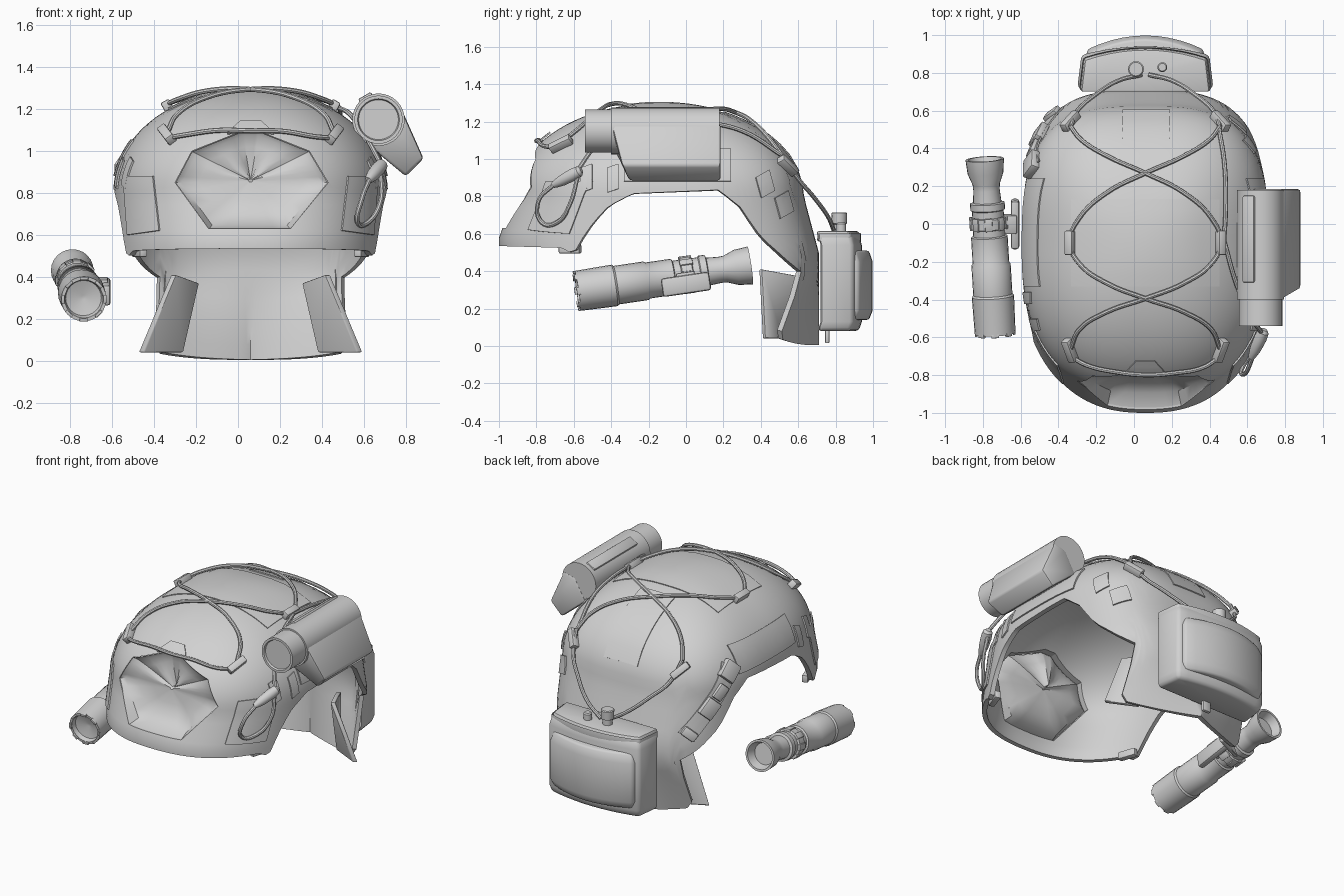
import bpy, bmesh, math
from mathutils import Vector, Matrix
from mathutils.bvhtree import BVHTree

if "Cube" in bpy.data.objects:
    bpy.data.objects.remove(bpy.data.objects["Cube"])

CX, CY, TOP = 0.06, -0.14, 1.3
grey = bpy.data.materials.new("matte_grey")
grey.diffuse_color = (0.64, 0.64, 0.64, 1)
grey.use_nodes = True
grey.node_tree.nodes["Principled BSDF"].inputs["Base Color"].default_value = grey.diffuse_color


def link(name, data):
    ob = bpy.data.objects.new(name, data)
    bpy.context.collection.objects.link(ob)
    data.materials.append(grey)
    return ob


def mesh(name, verts, faces, fix=True, bevel=0.0):
    bm = bmesh.new()
    vs = [bm.verts.new(v) for v in verts]
    for f in faces:
        bm.faces.new([vs[i] for i in f])
    if fix:
        bmesh.ops.recalc_face_normals(bm, faces=bm.faces)
    me = bpy.data.meshes.new(name)
    bm.to_mesh(me)
    bm.free()
    ob = link(name, me)
    if bevel:
        m = ob.modifiers.new("bevel", 'BEVEL')
        m.width, m.segments, m.limit_method = bevel, 2, 'ANGLE'
    return ob


def loft(name, rings, bevel=0.0, first_cap=True):
    n = len(rings[0])
    faces = [(k * n + i, k * n + (i + 1) % n, (k + 1) * n + (i + 1) % n, (k + 1) * n + i)
             for k in range(len(rings) - 1) for i in range(n)]
    faces.append(tuple(range((len(rings) - 1) * n, len(rings) * n)))
    if first_cap:
        faces.append(tuple(range(n)))
    return mesh(name, [v for r in rings for v in r], faces, first_cap, bevel)


def lathe(name, p0, p1, profile, n=24):
    p0, p1 = Vector(p0), Vector(p1)
    d = (p1 - p0).normalized()
    q = d.to_track_quat('Z', 'Y')
    return loft(name, [[p0 + d * t + q @ Vector((r * math.cos(a), r * math.sin(a), 0))
                        for a in [2 * math.pi * i / n for i in range(n)]] for t, r in profile])


def cord(name, pts, r=0.012):
    cu = bpy.data.curves.new(name, 'CURVE')
    cu.dimensions, cu.bevel_depth, cu.bevel_resolution, cu.resolution_u = '3D', r, 2, 6
    cu.use_fill_caps = True
    s = cu.splines.new('BEZIER')
    s.bezier_points.add(len(pts) - 1)
    for b, p in zip(s.bezier_points, pts):
        b.co = p
        b.handle_left_type = b.handle_right_type = 'AUTO'
    return link(name, cu)


def lerp_table(t, x):
    for (a, u), (b, v) in zip(t, t[1:]):
        if x <= b:
            return u + (v - u) * max(0, (x - a) / (b - a))
    return t[-1][1]


# Helmet shell: dome with a rim height that follows the ear cut-outs
RIM = [(-1, .535), (-.66, .525), (-.6, .49), (-.57, .54), (-.5, .67), (-.43, .75), (-.3, .815), (.2, .835),
       (.31, .745), (.4, .58), (.5, .475), (.6, .39), (.63, .04), (.69, 0.0)]


def ring_point(a, z):
    u = max(0, min(1, (z - .8) / .5))
    k = math.sqrt(1 - u * u)
    low = max(0, .8 - z)
    c, s = math.cos(a), math.sin(a)
    n = 2.4 if s < 0 else 3.1
    d = .78 + .08 * min(1, low / .22) if s < 0 else .77 + .08 * min(1, low / .3)
    r = k / (abs(c) ** n + abs(s) ** n) ** (1 / n)
    x, y = .655 * c * r, d * s * r
    if s > 0 and z < .38:  # nape flares out and forward
        f = (.38 - z) / .38 * min(1, abs(x) / .4)
        x *= 1 + .25 * f
        y -= .18 * f
    return Vector((CX + x, CY + y, z))


COLS, ROWS = 144, 28
verts, faces = [Vector((CX, CY, TOP))], []
for i in range(COLS):
    a = 2 * math.pi * i / COLS
    rim = lerp_table(RIM, ring_point(a, .6).y)
    for j in range(1, ROWS + 1):
        verts.append(ring_point(a, TOP - (TOP - rim) * (1 - math.cos(j / ROWS * math.pi / 2))))
for i in range(COLS):
    p, q = 1 + i * ROWS, 1 + (i + 1) % COLS * ROWS
    faces.append((0, p, q))
    faces += [(p + j, p + j + 1, q + j + 1, q + j) for j in range(ROWS - 1)]
bvh = BVHTree.FromPolygons(verts, faces)
shell = mesh("helmet_shell", verts, faces, False)
sol = shell.modifiers.new("thickness", 'SOLIDIFY')
sol.thickness, sol.offset = .03, -1

RAYS = {'top': lambda a, b: ((a, b, 3), (0, 0, -1)), 'front': lambda a, b: ((a, -3, b), (0, 1, 0)),
        'left': lambda a, b: ((-3, a, b), (1, 0, 0)), 'right': lambda a, b: ((3, a, b), (-1, 0, 0))}


def hit(side, a, b, off=0.0):
    o, d = RAYS[side](a, b)
    p, n, _, _ = bvh.ray_cast(Vector(o), Vector(d))
    if p is None:
        p, n, _, _ = bvh.find_nearest(Vector(o) + Vector(d) * 2.4)
    if n.dot(Vector(d)) > 0:
        n = -n
    return p + n * off, n


# Front recess: faceted opening with a hollow behind it
HEX = [(-.3, .85), (-.22, 1.0), (.02, 1.095), (.1, 1.095), (.34, 1.0), (.43, .85), (.25, .63), (-.14, .63)]
cutter = loft("recess_cutter", [[(x, y, z) for x, z in HEX] for y in (-1.3, -.5)])
cutter.hide_render = True
cut = shell.modifiers.new("cut", 'BOOLEAN')
cut.object, cut.operation, cut.solver = cutter, 'DIFFERENCE', 'EXACT'
edge = []
for (x0, z0), (x1, z1) in zip(HEX, HEX[1:] + HEX[:1]):
    edge += [hit('front', x0 + (x1 - x0) * t / 5, z0 + (z1 - z0) * t / 5, -.004)[0] for t in range(5)]
edge.reverse()
mid = Vector((CX, -.79, .86))
rings = []
for f, g in ((0, 0), (.08, .45), (.3, .75), (.6, .92), (.97, 1)):
    rings.append([Vector((p.x + (mid.x - p.x) * f, p.y + (max(mid.y, p.y + .03) - p.y) * g,
                          p.z + (mid.z - p.z) * f)) for p in edge])
loft("front_recess", rings, 0, False)


# Thin plates that follow the shell
def patch(name, side, quad, off=.007, n=8):
    v = []
    for i in range(n + 1):
        for j in range(n + 1):
            s, t = i / n, j / n
            a, b = [(quad[0][k] * (1 - s) + quad[1][k] * s) * (1 - t)
                    + (quad[3][k] * (1 - s) + quad[2][k] * s) * t for k in (0, 1)]
            v.append(hit(side, a, b, off)[0])
    m = n + 1
    f = [(i * m + j, i * m + j + 1, (i + 1) * m + j + 1, (i + 1) * m + j) for i in range(n) for j in range(n)]
    mod = mesh(name, v, f).modifiers.new("thickness", 'SOLIDIFY')
    mod.thickness, mod.offset = .009, 0


def rect(a0, b0, a1, b1):
    return [(a0, b0), (a1, b0), (a1, b1), (a0, b1)]


patch("crown_panel", 'top', rect(-.33, -.33, .45, .13), .002)
patch("rear_panel", 'top', rect(-.06, .2, .19, .6), .002)
patch("brow_lip", 'top', [(-.05, -.785), (.17, -.785), (.11, -.72), (.01, -.72)], .01)
for side, sx in (('left', -1), ('right', 1)):
    patch("brow_patch", 'front', [(CX + sx * a, b) for a, b in ((.43, .62), (.58, .6), (.6, .88), (.46, .88))])
    patch("side_panel", side, rect(-.33, .88, .24, 1.05), .004)
    for y in (-.56, -.42):
        patch("front_strip", side, [(y, .82), (y + .06, .84), (y + .06, .97), (y, .95)])
    if sx > 0:
        for y, z in ((.4, .79), (.5, .68)):
            patch("rear_strip", side, [(y, z), (y + .07, z + .04), (y + .04, z + .15), (y - .03, z + .11)])


def block(name, pos, nrm, along, size, bevel=.008):
    t = Vector(along)
    t = (t - nrm * t.dot(nrm)).normalized()
    m = Matrix((t, nrm.cross(t), nrm)).transposed()
    sx, sy, sz = [s / 2 for s in size]
    loop = [(-sx, -sy), (sx, -sy), (sx, sy), (-sx, sy)]
    return loft(name, [[pos + m @ Vector((x, y, z)) for x, y in loop] for z in (-sz, sz)], bevel)


# Cord clips on the crown, and the cords laced between them
for y in (.53, -.1, -.66):
    for s in (-1, 1):
        p, n = hit('top', CX + s * .39, y, .018)
        block("cord_clip", p, n, (0, 1, 0), (.13, .045, .05))


def crown_cord(name, pts, off=.022):
    return cord(name, [hit('top', x, y, off)[0] for x, y in pts])


for s in (-1, 1):
    crown_cord("crossed_cord", [(CX + s * x, y) for x, y in (
        (.385, .5), (.33, .43), (.2, .35), (0, .26), (-.2, .16), (-.34, .03), (-.39, -.1),
        (-.34, -.21), (-.2, -.31), (0, -.39), (.2, -.46), (.34, -.55), (.385, -.65))])
    # rear cord running down to the pack
    a = [hit('top', CX + s * x, y, .025)[0] for x, y in ((.385, .5), (.35, .58))]
    cord("rear_cord", a + [Vector((CX + s * .27, .68, .8)), Vector((CX + s * .14, .76, .69)),
                           Vector((CX + s * .02, .79, .62))])
crown_cord("front_cord", [(CX + x, y) for x, y in (
    (-.385, -.69), (-.3, -.735), (-.15, -.77), (0, -.785), (.15, -.775), (.3, -.745), (.385, -.69))])
crown_cord("right_cord", [(.44, .5), (.47, .3), (.475, .1), (.465, -.1)])

# Cable, connector and loop at the right temple
cord("temple_cable", [hit('top', .47, -.1, .02)[0], hit('top', .52, -.3, .03)[0],
                      (.61, -.48, 1.07), (.68, -.58, .94)])
lathe("cable_connector", (.62, -.71, .86), (.69, -.56, .94),
      [(0, .016), (.02, .022), (.06, .03), (.13, .034), (.17, .03), (.185, .016)], 16)
cord("cable_loop", [(.63, -.7, .87), (.59, -.79, .77), (.57, -.77, .66), (.62, -.69, .66),
                    (.68, -.62, .76), (.68, -.58, .9)])

# Camera on the upper right: barrel, wedge-shaped lower body and top plate
C = Vector((.67, 0, 1.15))
lathe("camera_barrel", C + Vector((0, -.54, 0)), C + Vector((0, .18, 0)),
      [(.012, .095), (0, .1), (0, .115), (.14, .115), (.14, .125), (.72, .125)], 32)
prof = [(.785, 1.19), (.885, .965), (.8, .88), (.62, 1.03), (.7, 1.17)]
loft("camera_body", [[(x, -.4 + .5 * max(0, 1.08 - z) if k == 0 else .185, z) for x, z in prof]
                     for k in (0, 1)], .015)
block("camera_top_plate", Vector((.61, -.08, 1.252)), Vector((-.5, 0, .866)), (0, 1, 0), (.46, .07, .03))
block("camera_mount", Vector((.59, -.05, 1.05)), Vector((.8, 0, .6)), (0, 1, 0), (.3, .1, .1))

# Torch on the left with its side clip
A, B = Vector((-.735, -.58, .295)), Vector((-.79, .335, .43))
lathe("torch", A, B, [(.05, .01), (.03, .085), (0, .092), (0, .108), (.2, .112), (.21, .104), (.37, .104),
                      (.38, .097), (.52, .097), (.525, .085), (.56, .085), (.565, .096), (.62, .096),
                      (.625, .084), (.66, .084), (.665, .092), (.7, .092), (.705, .075), (.77, .07),
                      (.8, .072), (.86, .095), (.935, .102), (.935, .088), (.88, .07), (.88, .01)])
axis = (B - A).normalized()
for i in range(8):  # raised grip lugs round the neck, and teeth on the bezel
    d = axis.to_track_quat('Z', 'Y') @ Vector((math.cos(i * math.pi / 4), math.sin(i * math.pi / 4), 0))
    block("torch_lug", A + axis * .593 + d * .093, d, axis, (.07, .04, .016), .004)
    block("torch_bezel_tooth", A + d * .1, d, axis, (.02, .04, .014), .002)
block("torch_clip", Vector((-.63, 0, .33)), Vector((1, 0, 0)), axis, (.26, .1, .045), .015)
block("torch_clip_arm", Vector((-.67, 0, .36)), Vector((1, 0, 0)), axis, (.1, .07, .1))


# Battery pack at the back with a bulged cover and two knobs
def slab(name, hw, y0, ye, ym, z0, z1, bevel, inset=0.0):
    out = [(hw, y0), (-hw, y0)] + [(-hw * .94 + 1.88 * hw * i / 10, ye + (ym - ye) * (1 - (i / 5 - 1) ** 2))
                                   for i in range(11)]
    rings = [[(CX + x * k, y - d, z) for x, y in out] for z, k, d in
             ((z0, 1 - inset, inset * .4), (z0 + .05, 1, 0), (z1 - .06, 1, 0), (z1, 1 - inset, inset * .4))]
    return loft(name, rings, bevel)


slab("battery_pack", .36, .72, .895, .94, .08, .6, .02, .04)
slab("battery_cover", .325, .84, .925, .998, .14, .51, .012, .05)
slab("battery_lid", .35, .71, .88, .935, .56, .615, .012, .03)
lathe("large_knob", (.01, .82, .6), (.01, .82, .72), [(0, .03), (.05, .03), (.055, .04), (.11, .042), (.115, .036)], 16)
lathe("small_knob", (.15, .83, .6), (.15, .83, .66), [(0, .026), (.052, .026), (.06, .02)], 16)
block("battery_strap_end", Vector((CX, .755, .055)), Vector((0, 1, 0)), (0, 0, 1), (.08, .06, .025))

# Buckled strap along the left rear rim
patch("rear_strap", 'left', [(.26, .9), (.55, .53), (.61, .58), (.33, .98)], .012)
for y0, z0, ln, w, h in ((.31, .92, .12, .11, .05), (.39, .81, .1, .07, .035), (.46, .72, .12, .1, .05),
                         (.57, .57, .06, .1, .035)):
    p, n = hit('left', y0, z0, .018)
    block("strap_buckle", p, n, (.3, .6, -.75), (ln, w, h), .01)

# Inner nape panels
for s in (-1, 1):
    q = [(.355, .39, .41), (.245, .61, .37), (.32, .5, .04), (.51, .41, .04)]
    loft("nape_panel", [[(CX + s * (x + o), y + o * .6, z) for x, y, z in q] for o in (0, .025)], .006)
    # lower corner pads under the front rim
    block("rim_pad", Vector((CX + s * .53, -.62, .52)), Vector((s, -.35, 0)).normalized(), (0, 1, 0), (.12, .05, .04))

# Apply modifiers, drop the cutter, shade smoothly by angle
for ob in bpy.data.objects:
    ob.select_set(True)
bpy.context.view_layer.objects.active = shell
bpy.ops.object.convert(target='MESH')
bpy.data.objects.remove(cutter)
for ob in bpy.data.objects:
    ob.select_set(True)
bpy.context.view_layer.objects.active = shell
bpy.ops.object.shade_smooth_by_angle(angle=math.radians(35))
